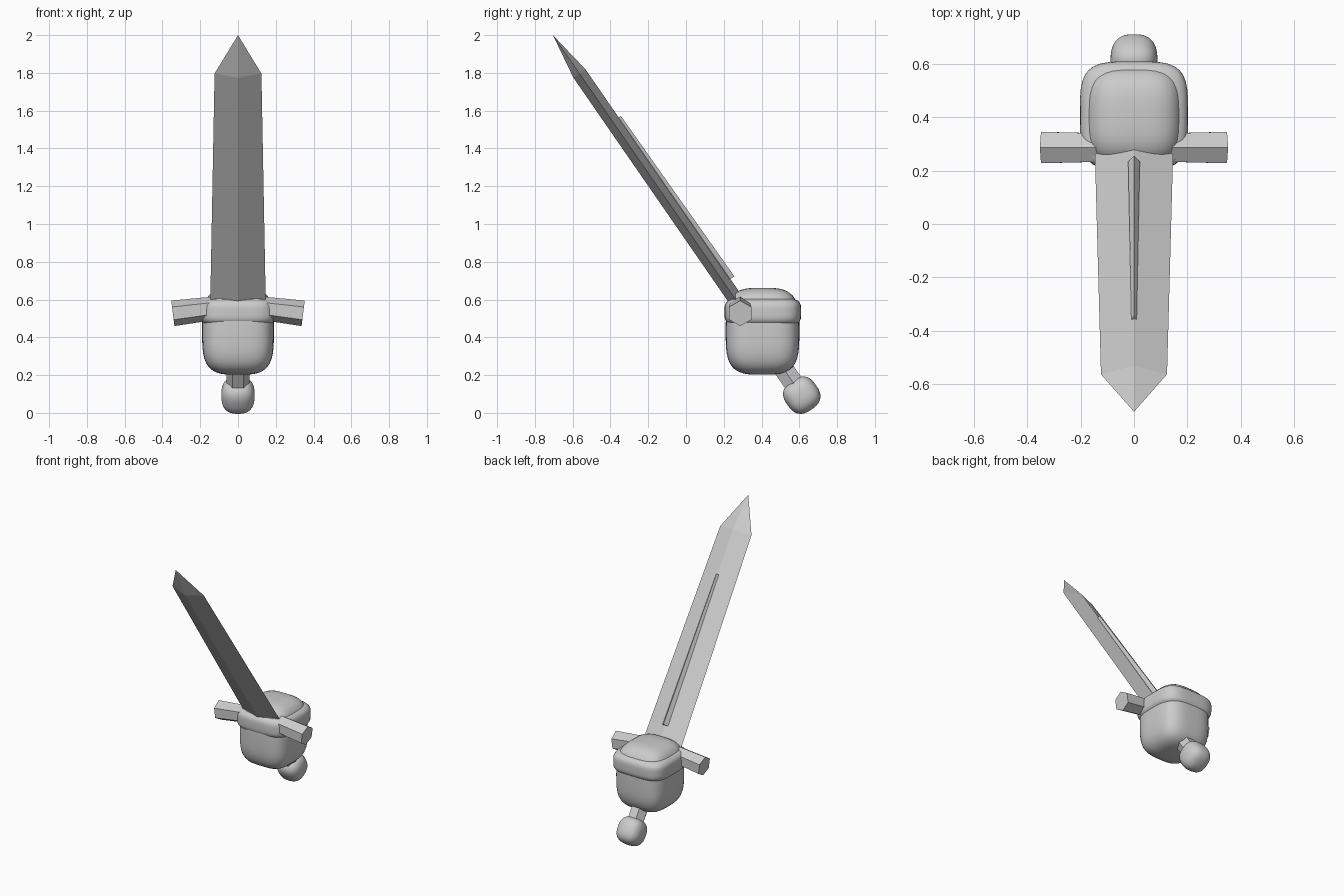
import bpy, bmesh, math
from mathutils import Matrix, Vector

cube = bpy.data.objects.get("Cube")
if cube:
    bpy.data.objects.remove(cube)

grey = bpy.data.materials.new("plain_grey")
grey.use_nodes = True
COLOUR = (0.6, 0.6, 0.6, 1)
grey.diffuse_color = COLOUR
grey.node_tree.nodes["Principled BSDF"].inputs["Base Color"].default_value = COLOUR

# Sword frame: origin at the pommel, local z runs along the blade
SWORD = Matrix.Translation((0, 0.613, 0.094)) @ Matrix.Rotation(math.radians(34.66), 4, 'X')


def finish(name, bm, matrix=Matrix(), smooth=False):
    bmesh.ops.recalc_face_normals(bm, faces=bm.faces)
    for f in bm.faces:
        f.smooth = smooth
    mesh = bpy.data.meshes.new(name)
    bm.to_mesh(mesh)
    bm.free()
    mesh.materials.append(grey)
    obj = bpy.data.objects.new(name, mesh)
    obj.matrix_world = matrix
    bpy.context.collection.objects.link(obj)
    return obj


def loft(name, sides, sections, matrix, turn=0):
    """Join rings given as (centre, half width, half depth); a zero width closes to a point."""
    bm = bmesh.new()
    rings = []
    for c, rx, ry in sections:
        if rx == 0:
            rings.append([bm.verts.new(c)])
            continue
        angles = [turn + math.tau * i / sides for i in range(sides)]
        rings.append([bm.verts.new(Vector(c) + Vector((rx * math.cos(a), ry * math.sin(a), 0)))
                      for a in angles])
    for a, b in zip(rings, rings[1:]):
        for i in range(sides):
            j = (i + 1) % sides
            bm.faces.new((a[i], a[j], b[0]) if len(b) == 1 else (a[i], a[j], b[j], b[i]))
    for ring in (rings[0], rings[-1]):
        if len(ring) > 1:
            bm.faces.new(ring)
    return finish(name, bm, matrix)


def rounded_block(name, radii, power, matrix):
    """Soft box with superellipsoid rounding."""
    bm = bmesh.new()
    bmesh.ops.create_cube(bm, size=2)
    bmesh.ops.subdivide_edges(bm, edges=bm.edges, cuts=11, use_grid_fill=True)
    for v in bm.verts:
        norm = sum(abs(c) ** power for c in v.co) ** (1 / power)
        v.co = Vector([c / norm * r for c, r in zip(v.co, radii)])
    return finish(name, bm, matrix, smooth=True)


# Diamond-section blade with a pointed tip
loft("blade", 4, [((0, 0, 0.53), 0.148, 0.039),
                  ((0, 0, 2.07), 0.124, 0.039),
                  ((0, 0, 2.317), 0, 0)], SWORD)

# Tapered ridge on the back of the blade
loft("blade_ridge", 4, [((0, 0.038, 0.72), 0.022, 0.026),
                        ((0, 0.038, 1.76), 0.01, 0.015)], SWORD)

# Hexagonal grip and rounded pommel
loft("grip", 6, [((0, 0, 0), 0.06, 0.06), ((0, 0, 0.56), 0.06, 0.06)], SWORD)
rounded_block("pommel", (0.088, 0.092, 0.092), 2.6, SWORD)

# Drooping hexagonal guard arms, flaring slightly outwards
for side, label in ((1, "left"), (-1, "right")):
    direction = Vector((side * 0.345, 0, -0.043))
    tilt = Matrix.Rotation(math.atan2(direction.x, direction.z), 4, 'Y')
    loft("guard_arm_" + label, 6,
         [((0, 0, 0), 0.058, 0.058), ((0, 0, direction.length), 0.068, 0.068)],
         Matrix.Translation((0, 0.287, 0.57)) @ tilt)

# Fist and the thicker upper hand block
rounded_block("fist", (0.19, 0.195, 0.23), 3.5, Matrix.Translation((0, 0.405, 0.432)))
rounded_block("upper_hand", (0.203, 0.203, 0.08), 4, Matrix.Translation((0, 0.407, 0.534)))
